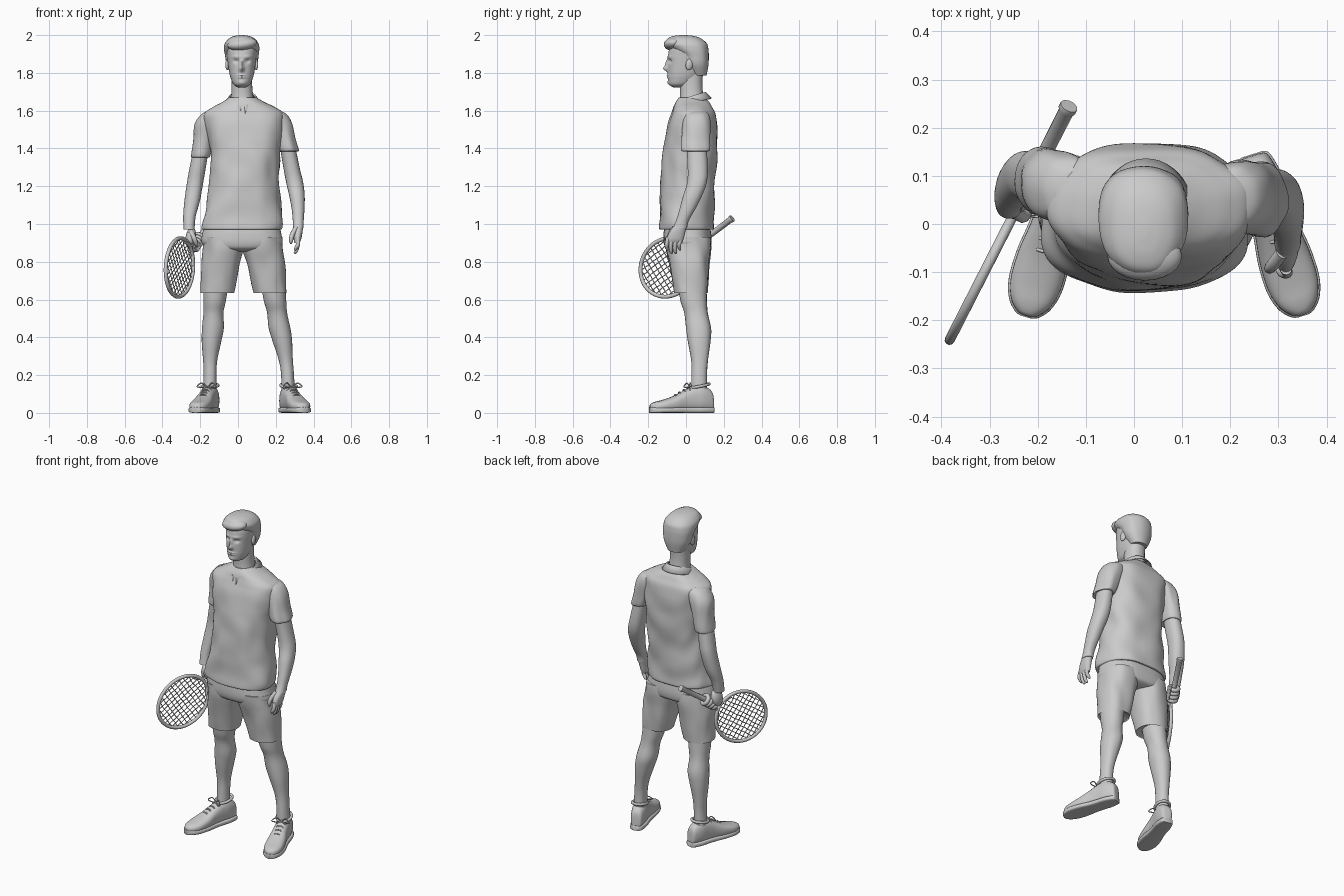
import bpy, bmesh, math, random
from mathutils import Vector, Matrix, noise

random.seed(3)


def add_mesh(name, verts, faces, angle=50):
    me = bpy.data.meshes.new(name)
    me.from_pydata(verts, [], faces)
    bm = bmesh.new()
    bm.from_mesh(me)
    bmesh.ops.recalc_face_normals(bm, faces=bm.faces)
    bm.to_mesh(me)
    bm.free()
    me.shade_smooth()
    me.set_sharp_from_angle(angle=math.radians(angle))
    ob = bpy.data.objects.new(name, me)
    bpy.context.collection.objects.link(ob)
    return ob


def spline(rows, steps):
    # Catmull-Rom interpolation through rows of numbers
    rows = [tuple(r) for r in rows]
    r = [rows[0]] + rows + [rows[-1]]
    out = []
    for i in range(1, len(r) - 2):
        for k in range(steps):
            t = k / steps
            out.append([0.5 * (2 * b + (c - a) * t + (2 * a - 5 * b + 4 * c - d) * t * t
                               + (3 * b - a - 3 * c + d) * t ** 3)
                        for a, b, c, d in zip(r[i - 1], r[i], r[i + 1], r[i + 2])])
    return out + [list(rows[-1])]


def loft(name, rings, n=36, steps=6, power=2.2, fold=0.0, matrix=None, shape=None):
    # rings are (height, centre x, centre y, radius x, radius y)
    rows = spline(rings, steps)
    verts, faces = [], []
    for z, cx, cy, rx, ry in rows:
        for j in range(n):
            a = 2 * math.pi * j / n
            c, s = math.cos(a), math.sin(a)
            k = 1.0
            if fold:
                k += fold * noise.noise(Vector((cx * 8 + c * 1.6, s * 1.6 + z * 3, z * 7)))
            x = cx + k * max(rx, .001) * math.copysign(abs(c) ** (2 / power), c)
            y = cy + k * max(ry, .001) * math.copysign(abs(s) ** (2 / power), s)
            p = Vector((x, y, z))
            if shape:
                p = shape(p, s)
            verts.append(matrix @ p if matrix else p)
    for i in range(len(rows) - 1):
        for j in range(n):
            k = (j + 1) % n
            faces.append((i * n + j, i * n + k, (i + 1) * n + k, (i + 1) * n + j))
    faces += [tuple(range(n)), tuple(range((len(rows) - 1) * n, len(rows) * n))]
    return add_mesh(name, verts, faces)


def tube(name, pts, radii, cyclic=False, res=3):
    cu = bpy.data.curves.new(name, 'CURVE')
    cu.dimensions = '3D'
    cu.bevel_depth, cu.bevel_resolution, cu.use_fill_caps = 1.0, res, True
    sp = cu.splines.new('POLY')
    sp.points.add(len(pts) - 1)
    sp.use_cyclic_u = cyclic
    for i, (q, p) in enumerate(zip(sp.points, pts)):
        q.co = (*p, 1)
        q.radius = radii[i] if isinstance(radii, (list, tuple)) else radii
    sp.use_smooth = True
    ob = bpy.data.objects.new(name, cu)
    bpy.context.collection.objects.link(ob)
    bpy.ops.object.select_all(action='DESELECT')
    ob.select_set(True)
    bpy.context.view_layer.objects.active = ob
    bpy.ops.object.convert(target='MESH')
    return ob


def smooth_tube(name, rows, steps=4, **kw):
    # rows are (x, y, z, radius)
    r = spline(rows, steps)
    return tube(name, [q[:3] for q in r], [max(q[3], .0005) for q in r], **kw)


def ball(name, loc, scale, rot=(0, 0, 0)):
    bpy.ops.mesh.primitive_uv_sphere_add(segments=24, ring_count=14, location=loc, rotation=rot)
    ob = bpy.context.object
    ob.name, ob.scale = name, scale
    bpy.ops.object.shade_smooth()
    return ob


# Head with sculpted face: (x offset, z, width, height, push forward)
BUMPS = [(0, 1.822, .012, .015, .024), (0, 1.85, .009, .02, .014), (-.03, 1.862, .014, .010, -.012),
         (.03, 1.862, .014, .010, -.012), (-.03, 1.885, .022, .008, .005), (.03, 1.885, .022, .008, .005),
         (0, 1.788, .02, .005, .007), (0, 1.776, .018, .005, .006), (0, 1.747, .02, .012, .006)]


def face_shape(p, s):
    if s < 0:
        for dx, z, w, h, amt in BUMPS:
            p.y -= amt * math.exp(-((p.x - .02 - dx) / w) ** 2 - ((p.z - z) / h) ** 2)
    return p


loft("head", [(1.722, .02, -.035, .015, .03), (1.738, .02, -.03, .043, .058), (1.77, .02, -.015, .058, .08),
              (1.80, .02, -.005, .066, .09), (1.84, .02, .003, .072, .098), (1.89, .02, .01, .078, .105),
              (1.93, .02, .012, .08, .1), (1.965, .02, .01, .068, .085), (1.985, .02, .005, .04, .05)],
     n=96, steps=10, shape=face_shape)
loft("neck", [(1.60, .025, .035, .07, .075), (1.68, .022, .03, .058, .062), (1.74, .02, .027, .055, .06),
              (1.80, .02, .03, .055, .06)])
loft("hair", [(1.785, .02, .068, .05, .04), (1.84, .02, .054, .079, .064), (1.89, .02, .045, .088, .076),
              (1.925, .02, .024, .093, .096), (1.955, .02, .004, .09, .108), (1.982, .02, -.008, .068, .088),
              (1.995, .02, -.012, .04, .055), (2.0, .02, -.015, .01, .015)], fold=.04)
ball("hair_fringe", (.022, -.066, 1.953), (.078, .052, .034), (.1, -.12, 0))
for s in (-1, 1):
    ball("ear", (.02 + s * .075, .018, 1.845), (.011, .02, .031), (-.2, 0, s * .25))

# Polo shirt
loft("shirt_body", [(.975, .02, 0, .19, .13), (.977, .02, 0, .211, .148), (1.05, .023, .002, .206, .146),
                    (1.2, .032, .01, .183, .147), (1.35, .037, .02, .187, .145), (1.45, .037, .026, .197, .14),
                    (1.53, .035, .032, .21, .132), (1.585, .032, .038, .208, .118),
                    (1.618, .03, .037, .165, .103), (1.645, .027, .035, .112, .09), (1.67, .025, .032, .07, .07)],
     n=96, steps=8, power=2.3, fold=.075)
SLEEVES = {
    "right": [(1.60, .19, .055, .03, .04), (1.58, .2, .055, .058, .065), (1.53, .22, .055, .066, .076),
              (1.45, .247, .052, .058, .075), (1.39, .267, .05, .054, .074), (1.388, .267, .05, .04, .05)],
    "left": [(1.60, -.13, .07, .03, .04), (1.58, -.14, .075, .055, .062), (1.53, -.165, .08, .063, .073),
             (1.45, -.182, .087, .054, .071), (1.36, -.197, .09, .051, .069), (1.358, -.197, .09, .04, .05)]}
for side, rings in SLEEVES.items():
    loft(side + "_sleeve", rings, fold=.07)

# Folded collar, split at the front
verts, faces, m = [], [], 40
for i in range(m + 1):
    a = -math.pi + 2 * math.pi * (.02 + .96 * i / m) + math.pi
    sx, cy = math.sin(a), -math.cos(a)
    top = 1.612 + .08 * abs(math.sin(a / 2))
    b = min(a, 2 * math.pi - a)
    low = top - .028 - .018 * math.exp(-((b - .45) / .25) ** 2)
    verts += [(.025 + .064 * sx, .025 + .07 * cy - .012 * (cy < 0) * -cy, top),
              (.025 + .07 * sx, .025 + .078 * cy - .012 * (cy < 0) * -cy, top + .004),
              (.025 + .094 * sx, .03 + .104 * cy, low)]
for i in range(m):
    for k in range(2):
        faces.append((i * 3 + k, i * 3 + k + 1, i * 3 + k + 4, i * 3 + k + 3))
collar = add_mesh("collar", verts, faces)
mod = collar.modifiers.new("thickness", 'SOLIDIFY')
mod.thickness, mod.offset = .006, 0

# Arms
loft("right_arm", [(1.45, .255, .053, .04, .053), (1.3, .283, .062, .043, .053), (1.22, .3, .058, .045, .052),
                   (1.15, .312, .035, .041, .05), (1.08, .318, .008, .034, .042), (1.02, .319, -.018, .029, .034),
                   (.98, .319, -.032, .028, .038)])
loft("left_arm", [(1.45, -.185, .09, .04, .05), (1.3, -.213, .098, .043, .052), (1.22, -.227, .1, .043, .05),
                  (1.12, -.243, .083, .041, .046), (1.04, -.257, .06, .033, .037), (.97, -.259, .045, .029, .034)])

# Open hand
loft("open_palm", [(1.0, .319, -.024, .026, .032), (.96, .318, -.045, .024, .042), (.92, .315, -.058, .02, .045),
                   (.9, .312, -.063, .014, .042)])
for i, tip in enumerate((.862, .845, .845, .862)):
    y = -.094 + .022 * i
    smooth_tube("finger", [(.316, y, .93, .012), (.318, y - .008, .895, .011),
                           (.309, y - .008, tip + .015, .010), (.3, y - .003, tip, .006)])
smooth_tube("thumb", [(.308, -.06, .98, .014), (.288, -.085, .945, .013), (.281, -.092, .915, .011),
                      (.281, -.09, .895, .005)])

# Racket frame of reference: butt, head centre, axis and side direction
butt, hub = Vector((-.135, .245, 1.03)), Vector((-.31, -.098, .77))
axis = (hub - butt).normalized()
flat = Vector((.89, -.455, 0)).normalized()
across = axis.cross(flat).normalized()
flat = across.cross(axis)
A, B = .165, .15
at = lambda u, v=0, w=0: butt + axis * u + across * v + flat * w
L = (hub - butt).length
tube("racket_grip", [at(0), at(.012), at(.016), at(.2)], [.019, .019, .016, .015])
tube("racket_shaft", [at(.19), at(.28)], [.013, .011])
for s in (-1, 1):
    tube("racket_throat", [at(.25, s * .006), at(.3, s * .025), at(.335, s * .075)], .008)
tube("racket_rim", [at(L + A * math.cos(t), B * math.sin(t)) for t in
                    [2 * math.pi * i / 64 for i in range(64)]], .0105, cyclic=True)
N = 11
for i in range(N):
    f = -1 + 2 * (i + 1) / (N + 1)
    c = math.sqrt(1 - f * f)
    for name, end in (("main_string", lambda g: at(L + A * c * g, B * f)),
                      ("cross_string", lambda g: at(L + A * f, B * c * g))):
        pts = [end(-1 + g / 5) + across * random.uniform(-.003, .003) + axis * random.uniform(-.003, .003)
               for g in range(11)]
        tube(name, pts, .0026, res=1)

# Gripping hand
ball("grip_palm", (-.25, .053, .93), (.027, .042, .056), (-.2, .15, 0))
for i in range(4):
    u = .19 + .023 * i
    arc = [at(u, .026 * math.sin(t), .026 * math.cos(t))
           for t in [2 * math.pi * k / 14 for k in range(13)]]
    tube("grip_finger", arc, .0125)
smooth_tube("grip_thumb", [(-.25, .03, .96, .014), (-.232, .015, .925, .013), (-.222, .025, .895, .011),
                           (-.215, .04, .885, .006)])

# Shorts
loft("shorts_hips", [(1.0, .02, .005, .195, .12), (.95, .022, .006, .208, .126), (.9, .025, .008, .214, .126),
                     (.87, .026, .01, .18, .115), (.855, .026, .01, .11, .08)], n=64, power=2.4, fold=.04)
for side, x0, x1, x2 in (("left", -.078, -.092, -.109), ("right", .13, .148, .17)):
    loft(side + "_shorts_leg", [(.93, x0, .008, .105, .118), (.87, x0, .012, .107, .118), (.78, x1, .018, .1, .104),
                                (.645, x2, .025, .088, .088), (.641, x2, .025, .084, .084),
                                (.65, x2, .025, .06, .06)], n=48, power=2.3, fold=.07)

# Legs: shared heights and thickness, separate centre lines
LEG = [(.72, .03, .066, .076), (.6, .04, .06, .07), (.53, .053, .053, .062), (.45, .066, .058, .066),
       (.38, .07, .052, .06), (.28, .072, .038, .045), (.2, .07, .034, .041), (.08, .07, .037, .044)]
LEG_X = {"left": (-.115, -.123, -.13, -.133, -.14, -.147, -.148, -.15),
         "right": (.185, .195, .207, .22, .235, .253, .262, .266)}
for side, xs in LEG_X.items():
    loft(side + "_leg", [(z, x, y, rx, ry) for x, (z, y, rx, ry) in zip(xs, LEG)], power=2.1, fold=.03)

# Shoes: (distance from heel, half width, height)
SHOE = [(0, .018, .06), (.01, .032, .115), (.06, .043, .145), (.11, .043, .14), (.16, .045, .118),
        (.22, .053, .088), (.28, .053, .068), (.32, .041, .058), (.342, .022, .048), (.348, .008, .036)]
for side, heel, toe in (("left", (-.127, .143), (-.224, -.192)), ("right", (.246, .143), (.35, -.187))):
    h = Vector((*heel, 0))
    d = (Vector((*toe, 0)) - h).normalized()
    up = Vector((0, 0, 1))
    r = up.cross(d)
    M = Matrix((r, up, d)).transposed().to_4x4()
    M.translation = h
    loft(side + "_shoe", [(s, 0, z / 2 + .004, w, z / 2 - .004) for s, w, z in SHOE], power=2.5, matrix=M)
    loft(side + "_sole", [(s - .002 + s * .012, 0, .015, w + .004, .015) for s, w, z in SHOE], power=4, matrix=M)
    ring = [M @ Vector((.041 * math.cos(t), .143 - .01 * math.sin(t), .073 + .05 * math.sin(t)))
            for t in [2 * math.pi * k / 24 for k in range(24)]]
    tube(side + "_shoe_collar", ring, .008, cyclic=True)
    for k in range(4):
        s, z = .135 + .024 * k, .136 - .0135 * k
        tube(side + "_lace", [M @ Vector(p) for p in ((-.028, z - .018, s), (-.012, z, s + .002), (.012, z, s + .002),
                                                      (.028, z - .018, s))], .0035, res=2)
    for q in (-1, 1):
        smooth_tube(side + "_lace_bow", [(*(M @ Vector(p)), .0032) for p in
                    ((0, .135, .13), (q * .028, .158, .135), (q * .052, .14, .145), (q * .03, .135, .142),
                     (0, .135, .132))], res=2)
